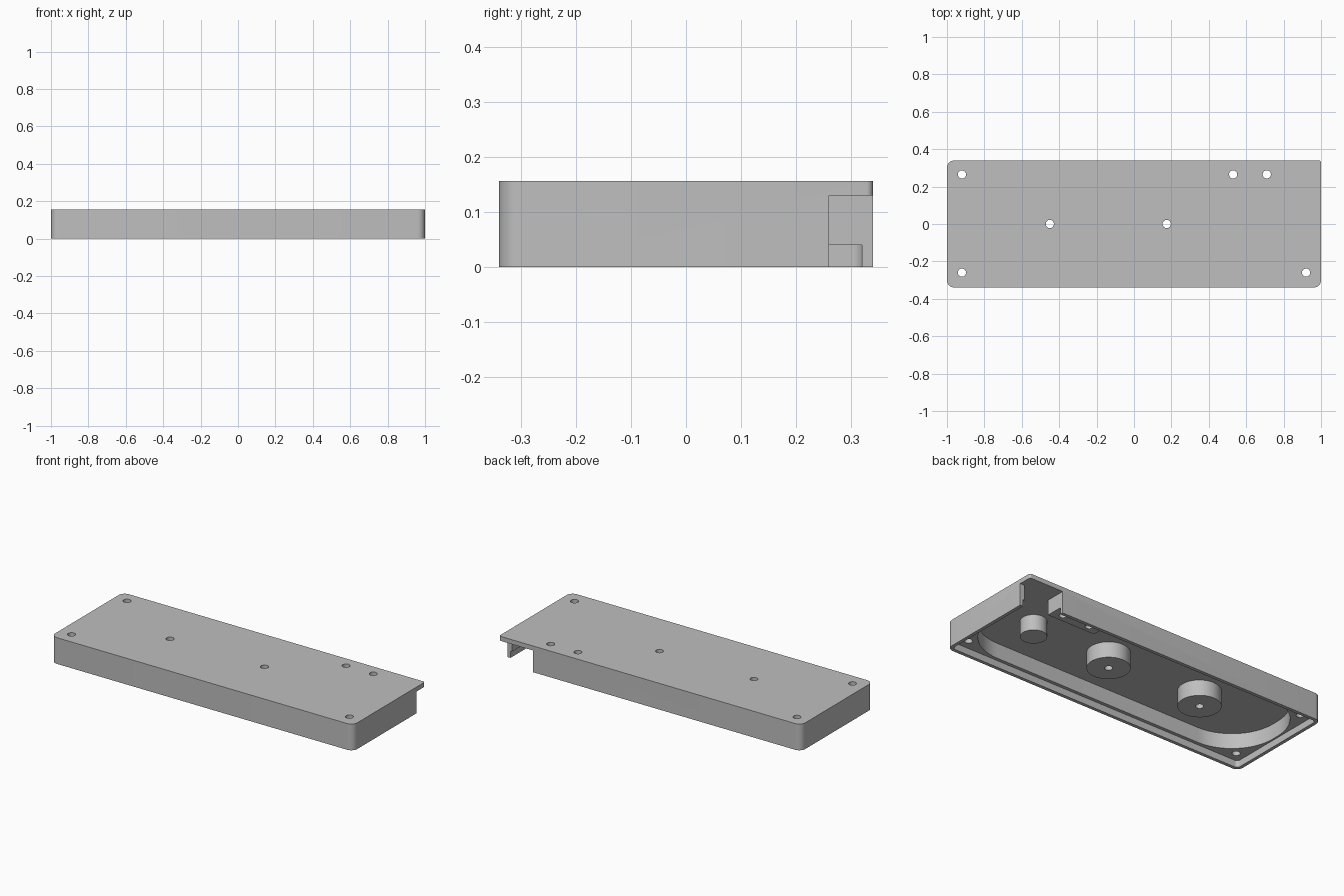
import bpy, bmesh, math

cube = bpy.data.objects.get("Cube")
if cube:
    bpy.data.objects.remove(cube, do_unlink=True)

grey = bpy.data.materials.new("plain_grey")
grey.use_nodes = True
colour = (0.52, 0.52, 0.52, 1)
grey.diffuse_color = colour
grey.node_tree.nodes["Principled BSDF"].inputs["Base Color"].default_value = colour

TOP, CEILING, LEDGE, BELOW = 0.157, 0.13, 0.04, -0.05


def prism(name, points, z0, z1):
    """Extrude a closed outline from z0 to z1."""
    bm = bmesh.new()
    face = bm.faces.new([bm.verts.new((x, y, z0)) for x, y in points])
    new = bmesh.ops.extrude_face_region(bm, geom=[face])["geom"]
    verts = [v for v in new if isinstance(v, bmesh.types.BMVert)]
    bmesh.ops.translate(bm, verts=verts, vec=(0, 0, z1 - z0))
    bmesh.ops.recalc_face_normals(bm, faces=bm.faces)
    mesh = bpy.data.meshes.new(name)
    bm.to_mesh(mesh)
    bm.free()
    mesh.materials.append(grey)
    obj = bpy.data.objects.new(name, mesh)
    bpy.context.collection.objects.link(obj)
    return obj


def rounded(hx, hy, radii, steps=8):
    """Rounded rectangle; radii start at the +x +y corner, anticlockwise."""
    points = []
    signs = ((1, 1), (-1, 1), (-1, -1), (1, -1))
    for i, ((sx, sy), r) in enumerate(zip(signs, radii)):
        for k in range(steps + 1):
            a = math.radians(90 * (i + k / steps))
            points.append((sx * (hx - r) + r * math.cos(a),
                           sy * (hy - r) + r * math.sin(a)))
    return points


def circle(x, y, r, n=48):
    return [(x + r * math.cos(math.tau * i / n), y + r * math.sin(math.tau * i / n))
            for i in range(n)]


def box(x0, x1, y0, y1):
    return [(x0, y0), (x1, y0), (x1, y1), (x0, y1)]


def combine(target, tool, operation):
    mod = target.modifiers.new(tool.name, "BOOLEAN")
    mod.object, mod.operation, mod.solver = tool, operation, "EXACT"
    bpy.context.view_layer.objects.active = target
    bpy.ops.object.modifier_apply(modifier=mod.name)
    bpy.data.objects.remove(tool, do_unlink=True)


# Housing with a rim, a stepped ledge and a deep round-ended cavity
housing = prism("housing", rounded(1, 0.34, (0.012, 0.04, 0.04, 0.04)), 0, TOP)
combine(housing, prism("rim_recess", rounded(0.98, 0.32, [0.02] * 4), BELOW, LEDGE),
        "DIFFERENCE")
combine(housing, prism("cavity", rounded(0.97, 0.30, [0.28] * 4, 20), BELOW, CEILING),
        "DIFFERENCE")

# Screw block beside the corner opening
combine(housing, prism("screw_block", box(0.46, 0.775, 0.22, 0.31), LEDGE, 0.14), "UNION")

# Corner opening, leaving the top plate as an overhanging lip
combine(housing, prism("corner_pocket", box(0.775, 0.97, 0.01, 0.30), BELOW, CEILING),
        "DIFFERENCE")
combine(housing, prism("corner_notch", box(0.775, 1.1, 0.26, 0.5), BELOW, CEILING),
        "DIFFERENCE")

# Round bosses hanging from the ceiling
for x, r in ((-0.45, 0.116), (0.175, 0.116), (0.69, 0.072)):
    combine(housing, prism("boss", circle(x, 0, r), 0.037, 0.14), "UNION")

# Screw holes right through
for x, y in ((-0.92, 0.265), (0.53, 0.265), (0.71, 0.265), (-0.92, -0.26),
             (0.92, -0.26), (-0.45, 0), (0.175, 0)):
    combine(housing, prism("hole", circle(x, y, 0.022, 24), BELOW, 0.3), "DIFFERENCE")

bpy.ops.object.select_all(action="DESELECT")
housing.select_set(True)
bpy.context.view_layer.objects.active = housing
bpy.ops.object.shade_smooth_by_angle(angle=math.radians(30))
